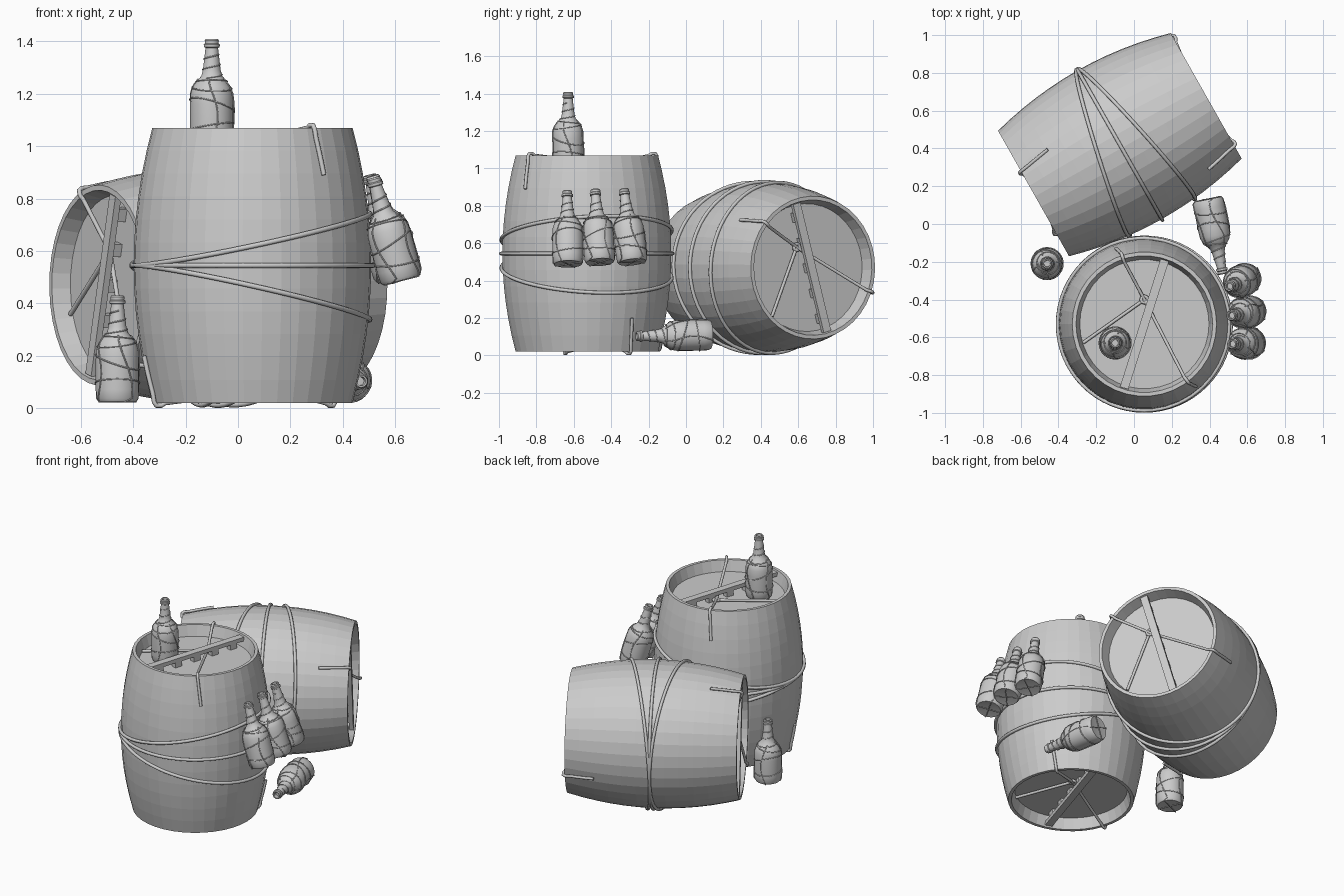
import bpy, bmesh
from math import pi, sin, cos, radians
from mathutils import Matrix, Vector

if "Cube" in bpy.data.objects:
    bpy.data.objects.remove(bpy.data.objects["Cube"])

H, R_MID, R_END, LID = 0.525, 0.453, 0.382, 0.455   # barrel half height, radii, lid height
BAR = radians(72.4)                                  # direction of the lid bar


def place(mesh, name, matrix):
    ob = bpy.data.objects.new(name, mesh)
    ob.matrix_world = matrix
    bpy.context.collection.objects.link(ob)
    return ob


def lathe(name, profile, sides, smooth=False):
    bm = bmesh.new()
    rings = []
    for r, z in profile:
        if r < 1e-6:
            rings.append([bm.verts.new((0, 0, z))])
        else:
            rings.append([bm.verts.new((r * cos(2 * pi * i / sides), r * sin(2 * pi * i / sides), z))
                          for i in range(sides)])
    for a, b in zip(rings, rings[1:]):
        for i in range(sides):
            j = (i + 1) % sides
            vs = [a[i % len(a)], a[j % len(a)], b[j % len(b)], b[i % len(b)]]
            bm.faces.new(list(dict.fromkeys(vs)))
    bmesh.ops.recalc_face_normals(bm, faces=bm.faces)
    me = bpy.data.meshes.new(name)
    bm.to_mesh(me)
    bm.free()
    if smooth:
        me.shade_smooth()
        me.set_sharp_from_angle(angle=radians(35))
    return me


def tubes(name, paths, radius, res=2):
    """Sweep (points, closed) paths into one mesh of round cords."""
    cu = bpy.data.curves.new(name, 'CURVE')
    cu.dimensions = '3D'
    cu.bevel_depth, cu.bevel_resolution, cu.use_fill_caps = radius, res, True
    for pts, closed in paths:
        sp = cu.splines.new('POLY')
        sp.points.add(len(pts) - 1)
        for p, co in zip(sp.points, pts):
            p.co = (*co, 1)
        sp.use_cyclic_u = closed
    ob = bpy.data.objects.new(name, cu)
    bpy.context.collection.objects.link(ob)
    me = bpy.data.meshes.new_from_object(ob.evaluated_get(bpy.context.evaluated_depsgraph_get()))
    bpy.data.objects.remove(ob)
    me.name = name
    me.shade_smooth()
    return me


def polar(r, a, z):
    return Vector((r * cos(a), r * sin(a), z))


# Barrel: bulged staves with a recessed lid at each end
def bulge(z):
    return R_MID - (R_MID - R_END) * (z / H) ** 2


outer = [(bulge(-H + 2 * H * i / 12), -H + 2 * H * i / 12) for i in range(13)]
barrel_mesh = lathe("barrel", [(0, -LID), (0.342, -LID), (0.362, -H)] + outer
                    + [(0.362, H), (0.342, LID), (0, LID)], 38)

# Lid bar standing on small feet
bm = bmesh.new()


def box(size, loc):
    bmesh.ops.create_cube(bm, size=1, matrix=Matrix.Rotation(BAR, 4, 'Z')
                          @ Matrix.Translation(loc) @ Matrix.Diagonal((*size, 1)))


box((0.71, 0.046, 0.026), (0, 0, H - 0.021))
for x in (-0.28, -0.14, 0, 0.14, 0.28):
    box((0.05, 0.034, 0.045), (x, 0, LID + 0.018))
bar_mesh = bpy.data.meshes.new("lid_bar")
bm.to_mesh(bar_mesh)
bm.free()

# Lid rope: three arms from a knot, two of them hanging over the rim
knot = Vector((0, 0.13, LID + 0.018))
arms = [([knot, polar(0.34, radians(197), LID + 0.012)], False)]
for deg in (108, -53):
    a = radians(deg)
    pts = [knot, polar(0.35, a, H), polar(0.365, a, H + 0.01), polar(0.385, a, H + 0.01),
           polar(0.394, a, H - 0.004)]
    pts += [polar(bulge(H - d) + 0.006, a + 0.25 * d, H - d) for d in (0.04, 0.08, 0.12, 0.18)]
    arms.append((pts, False))
arms.append(([knot + polar(0.018, t * pi / 4, 0.004 * (t % 2)) for t in range(8)], True))
lid_rope_mesh = tubes("lid_rope", arms, 0.009)

# Body ropes: three loops fanning out from one side
loops = []
for k in (-0.21, 0.0, 0.2):
    pts = []
    for i in range(64):
        a = 2 * pi * i / 64
        z = k * (1 + cos(a - radians(15))) / 2
        pts.append(polar(bulge(z) + 0.006, a, z))
    loops.append((pts, True))
body_rope_mesh = tubes("body_rope", loops, 0.01)

flip = Matrix.Rotation(pi, 4, Vector((cos(BAR), sin(BAR), 0)))
t = radians(29.5)
lying = Matrix(((-sin(t), 0, cos(t), -0.075), (cos(t), 0, sin(t), 0.42),
                (0, 1, 0, 0.47), (0, 0, 0, 1)))
barrels = {"upright": Matrix.Translation((0.055, -0.53, 0.545)),
           "lying": lying @ Matrix.Rotation(radians(33), 4, 'Z') @ flip}
for tag, m in barrels.items():
    place(barrel_mesh, tag + "_barrel", m)
    place(body_rope_mesh, tag + "_barrel_body_rope", m)
    for end, e in (("first", Matrix.Identity(4)), ("second", flip)):
        place(bar_mesh, f"{tag}_barrel_{end}_lid_bar", m @ e)
        place(lid_rope_mesh, f"{tag}_barrel_{end}_lid_rope", m @ e)

# Bottle: round body, sloping neck and ringed lip
PROFILE = [(0, 0.008), (0.06, 0.006), (0.074, 0.004), (0.081, 0.016), (0.083, 0.05), (0.083, 0.16),
           (0.081, 0.2), (0.072, 0.228), (0.055, 0.25), (0.04, 0.268), (0.034, 0.29), (0.028, 0.34),
           (0.024, 0.375), (0.03, 0.378), (0.031, 0.388), (0.026, 0.392), (0.027, 0.403),
           (0.023, 0.409), (0.017, 0.408), (0.016, 0.38), (0, 0.38)]
bottle_mesh = lathe("bottle", PROFILE, 24, smooth=True)


def bottle_radius(z):
    for (r0, z0), (r1, z1) in zip(PROFILE[2:12], PROFILE[3:13]):
        if z <= z1:
            return r0 + (r1 - r0) * max(0, z - z0) / (z1 - z0)
    return 0.025


# Bottle net: cords up the sides and under the base, slanted loops, neck wrap
net = []
for i in range(4):
    a = i * pi / 2 + 0.4
    pts = [Vector((0, 0, 0.003)), polar(0.06, a, 0.002), polar(0.076, a, 0.002)]
    for j in range(14):
        z = 0.016 + j * 0.0185
        pts.append(polar(bottle_radius(z) + 0.002, a + 0.35 * sin(z * 14 + i), z))
    net.append((pts, False))
for z0, tilt, ph in ((0.075, 0.015, 0), (0.155, 0.03, 2), (0.222, 0.012, 4), (0.247, 0.006, 1)):
    pts = []
    for i in range(28):
        a = 2 * pi * i / 28
        z = z0 + tilt * sin(a + ph)
        pts.append(polar(bottle_radius(z) + 0.002, a, z))
    net.append((pts, True))
net.append(([polar(bottle_radius(0.26 + i * 0.0022) + 0.001, i * 0.35, 0.26 + i * 0.0022)
             for i in range(42)], False))
net_mesh = tubes("bottle_net", net, 0.0028, 1)

# Bottle placement: base point and tip point
spots = {"standing_bottle": ((-0.46, -0.21, 0.022), (-0.46, -0.21, 0.43)),
         "top_bottle": ((-0.1, -0.63, 1.0), (-0.1, -0.63, 1.41)),
         "hanging_bottle_1": ((0.625, -0.63, 0.485), (0.52, -0.635, 0.87)),
         "hanging_bottle_2": ((0.628, -0.46, 0.495), (0.515, -0.485, 0.88)),
         "hanging_bottle_3": ((0.60, -0.287, 0.495), (0.505, -0.33, 0.88)),
         "lying_bottle": ((0.39, 0.135, 0.11), (0.47, -0.265, 0.103))}
for i, (name, (base, tip)) in enumerate(spots.items()):
    axis = Vector(tip) - Vector(base)
    m = (Matrix.Translation(base) @ axis.to_track_quat('Z', 'Y').to_matrix().to_4x4()
         @ Matrix.Rotation(i * 1.1, 4, 'Z'))
    place(bottle_mesh, name, m)
    place(net_mesh, name + "_net", m)
